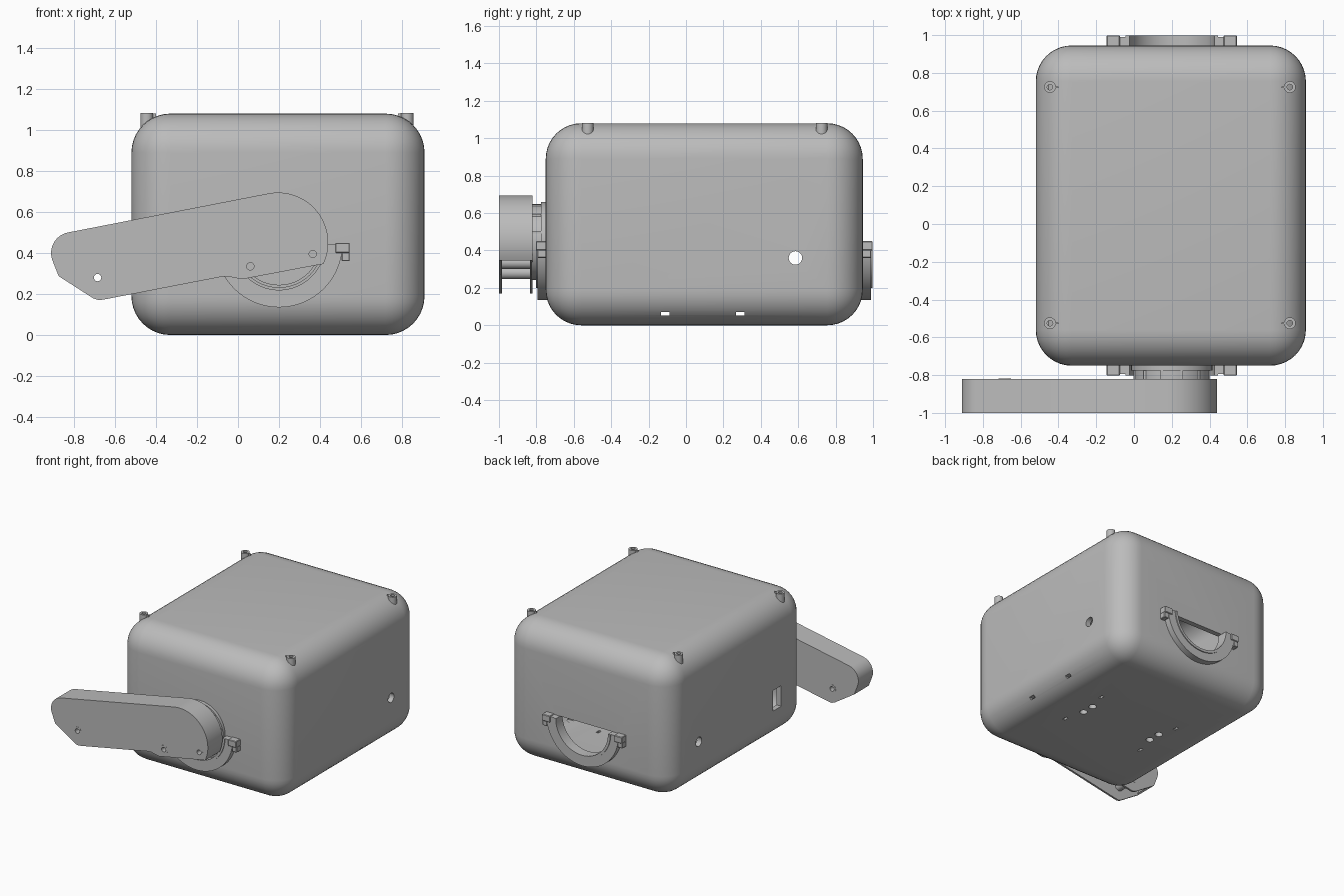
import bpy, bmesh
from math import sin, cos, radians, hypot
from mathutils import Matrix

cube = bpy.data.objects.get("Cube")
if cube:
    bpy.data.objects.remove(cube, do_unlink=True)

grey = bpy.data.materials.new("plain_grey")
grey.use_nodes = True
COLOUR = (0.5, 0.5, 0.5, 1)
grey.diffuse_color = COLOUR
grey.node_tree.nodes["Principled BSDF"].inputs["Base Color"].default_value = COLOUR

CX, CZ = 0.2, 0.445          # axle centre
FRONT, BACK = -0.75, 0.945   # body walls


def finish(name, bm):
    bmesh.ops.recalc_face_normals(bm, faces=bm.faces)
    mesh = bpy.data.meshes.new(name)
    bm.to_mesh(mesh)
    bm.free()
    mesh.materials.append(grey)
    ob = bpy.data.objects.new(name, mesh)
    bpy.context.scene.collection.objects.link(ob)
    return ob


def box(name, lo, hi, bevel=0, segments=1):
    bm = bmesh.new()
    bmesh.ops.create_cube(bm, size=1)
    for v in bm.verts:
        v.co = [l + (h - l) * (c + 0.5) for l, h, c in zip(lo, hi, v.co)]
    if bevel:
        bmesh.ops.bevel(bm, geom=bm.edges[:], offset=bevel, segments=segments,
                        profile=0.5, affect='EDGES')
    return finish(name, bm)


def rod(name, centre, radius, length, axis, sides=32):
    turn = {'X': Matrix.Rotation(radians(90), 4, 'Y'),
            'Y': Matrix.Rotation(radians(90), 4, 'X'), 'Z': Matrix()}[axis]
    bm = bmesh.new()
    bmesh.ops.create_cone(bm, cap_ends=True, segments=sides, radius1=radius, radius2=radius,
                          depth=length, matrix=Matrix.Translation(centre) @ turn)
    return finish(name, bm)


def prism(name, outline, y0, y1):
    bm = bmesh.new()
    face = bm.faces.new([bm.verts.new((x, y0, z)) for x, z in outline])
    side = bmesh.ops.extrude_face_region(bm, geom=[face])["geom"]
    bmesh.ops.translate(bm, vec=(0, y1 - y0, 0),
                        verts=[g for g in side if isinstance(g, bmesh.types.BMVert)])
    return finish(name, bm)


def arc(cx, cz, r, a0, a1, n):
    steps = [radians(a0 + (a1 - a0) * i / n) for i in range(n + 1)]
    return [(cx + r * cos(a), cz + r * sin(a)) for a in steps]


def cut(ob, cutters):
    for c in cutters:
        c.hide_render = True
        mod = ob.modifiers.new("cut", 'BOOLEAN')
        mod.operation, mod.solver, mod.object = 'DIFFERENCE', 'EXACT', c
    deps = bpy.context.evaluated_depsgraph_get()
    mesh = bpy.data.meshes.new_from_object(ob.evaluated_get(deps))
    ob.modifiers.clear()
    ob.data = mesh
    for c in cutters:
        bpy.data.objects.remove(c, do_unlink=True)


# Hollow rounded body
body = box("body_shell", (-0.52, FRONT, 0), (0.91, BACK, 1.08), 0.19, 10)
T = 0.04
cutters = [box("cavity", (-0.52 + T, FRONT + T, T), (0.91 - T, BACK - T, 1.08 - T), 0.15, 8),
           rod("side_holes", (0.2, 0.585, 0.36), 0.036, 2, 'X'),
           box("side_port", (-0.6, -0.43, 0.25), (-0.4, -0.33, 0.41)),
           prism("axle_opening", arc(CX, CZ, 0.235, 180, 360, 32), 0.85, 1.1)]
for y in (-0.11, 0.29):
    cutters.append(box("low_slot", (-0.7, y - 0.023, 0.053), (1.1, y + 0.023, 0.07)))
    for x in (-0.15, 0.55):
        cutters.append(box("floor_slot", (x - 0.01, y - 0.02, -0.1), (x + 0.01, y + 0.02, 0.048)))
for x in (-0.11, 0.51):
    for y in (0.045, 0.145):
        cutters.append(rod("floor_hole", (x, y, 0), 0.028, 0.1, 'Z', 20))
cut(body, cutters)

# Corner screw posts on the lid
for x, inward in ((-0.445, 1), (0.825, -1)):
    for y in (-0.525, 0.725):
        post = rod("lid_post", (x, y, 1.02), 0.031, 0.124, 'Z')
        cut(post, [rod("post_hole", (x, y, 1.08), 0.015, 0.09, 'Z', 16)])
        xs = sorted((x + inward * 0.028, x + inward * 0.045))
        box("post_rib", (xs[0], y - 0.004, 1.0), (xs[1], y + 0.004, 1.08))

# Half-ring axle seats with clamp tabs, front and back
for label, wall, out in (("front", FRONT, -1), ("back", BACK, 1)):
    def span(a, b):
        return sorted((wall + out * a, wall + out * b))
    ring = arc(CX, CZ, 0.31, 180, 360, 48) + arc(CX, CZ, 0.235, 360, 180, 48)
    prism(label + "_seat_ring", ring, *span(-0.02, 0.045))
    lip = arc(CX, CZ, 0.245, 180, 360, 48) + arc(CX, CZ, 0.225, 360, 180, 48)
    prism(label + "_seat_lip", lip, *span(-0.03, 0.052))
    for s in (-1, 1):
        def tab(name, x0, x1, z0, z1, depth):
            xa, xb = sorted((CX + s * x0, CX + s * x1))
            ya, yb = span(-0.01, depth)
            box(label + name, (xa, ya, z0), (xb, yb, z1), 0.004)
        tab("_clamp_tab", 0.275, 0.345, 0.4, 0.45, 0.053)
        tab("_clamp_nut", 0.305, 0.345, 0.36, 0.405, 0.045)

# Axle hub between the body and the arm
rod("axle_hub", (CX, -0.78, CZ), 0.203, 0.09, 'Y', 48)
rod("hub_disc", (CX, -0.755, CZ), 0.215, 0.04, 'Y', 48)
for a in range(15, 180, 30):
    x, z = arc(CX, CZ, 0.203, a, a, 1)[0]
    box("hub_rib", (x - 0.006, -0.82, z - 0.006), (x + 0.006, -0.745, z + 0.006))

# Arm: two plates joined by a rim that is open underneath
rim = [(-0.875, 0.287)] + arc(-0.81, 0.4, 0.102, 200, 101, 12) + arc(0.195, 0.45, 0.245, 101, -25, 32)
under = [(0.39, 0.342), (0.02, 0.272), (-0.02, 0.28), (-0.05, 0.286), (-0.075, 0.285),
         (-0.655, 0.173), (-0.68, 0.17), (-0.705, 0.178)]
inner = []
for i, (x, z) in enumerate(rim):
    (xa, za), (xb, zb) = rim[max(i - 1, 0)], rim[min(i + 1, len(rim) - 1)]
    d = hypot(xb - xa, zb - za)
    inner.append((x + 0.015 * (zb - za) / d, z - 0.015 * (xb - xa) / d))
bolts = [(-0.685, 0.28), (0.06, 0.335), (0.365, 0.395)]


def drill(ob):
    cut(ob, [rod("bolt_hole", (x, -0.91, z), 0.018, 0.3, 'Y', 20) for x, z in bolts])


drill(prism("arm_outer_plate", rim + under, -1.0, -0.985))
drill(prism("arm_inner_plate", rim + under, -0.835, -0.82))
prism("arm_rim", rim + inner[::-1], -0.999, -0.821)
for x, z in bolts:
    boss = rod("arm_bolt_boss", (x, -0.91, z), 0.033, 0.182, 'Y')
    cut(boss, [rod("boss_hole", (x, -0.91, z), 0.018, 0.3, 'Y', 20)])

# Smooth shading with crisp edges
bpy.ops.object.select_all(action='DESELECT')
for ob in bpy.context.scene.objects:
    if ob.type == 'MESH':
        ob.select_set(True)
        bpy.context.view_layer.objects.active = ob
bpy.ops.object.shade_smooth_by_angle(angle=radians(30))
